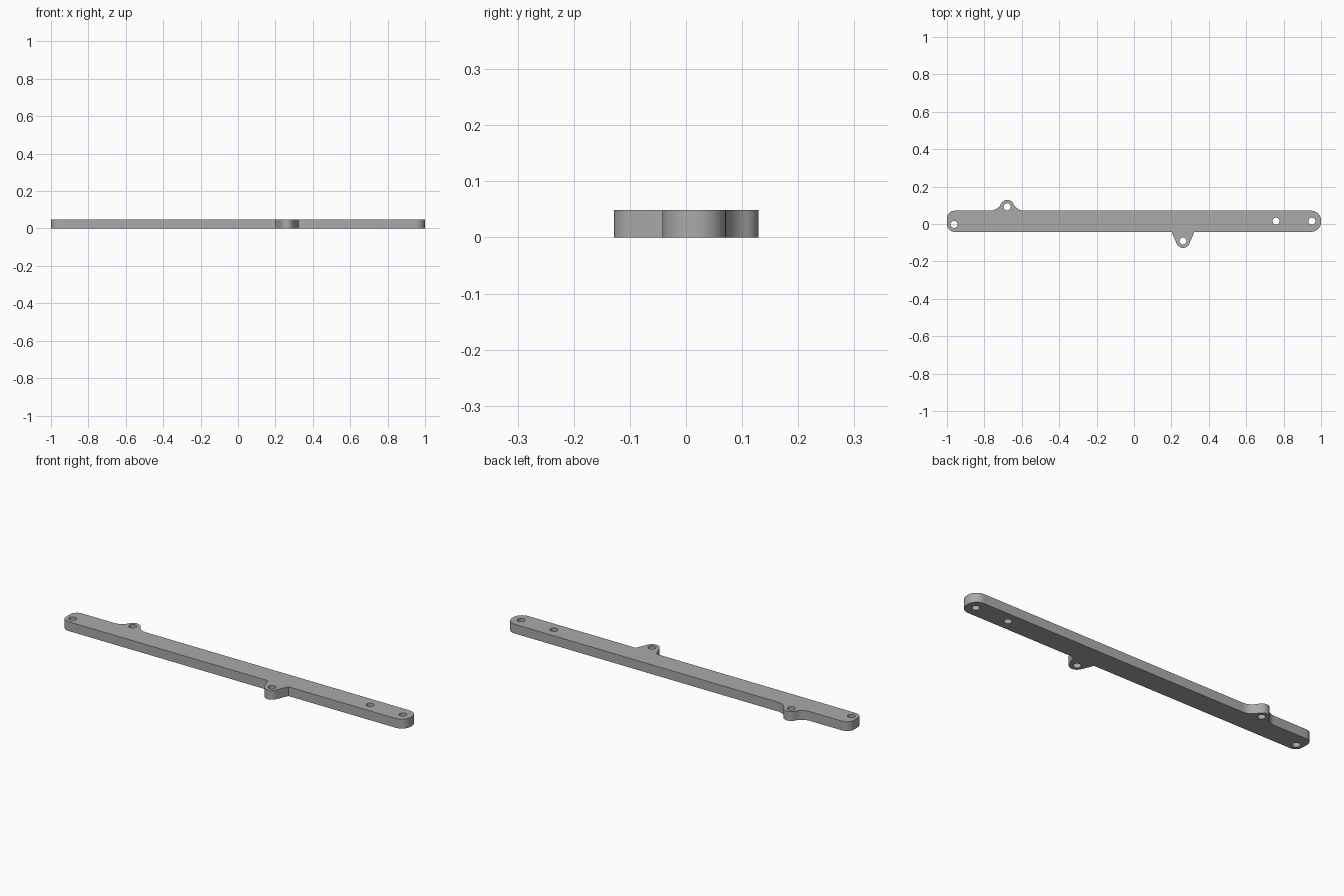
import bpy
import bmesh
from math import acos, atan2, cos, sin, hypot, pi, sqrt

default_cube = bpy.data.objects.get("Cube")
if default_cube:
    bpy.data.objects.remove(default_cube)

THICK = 0.049
FRONT, BACK = -0.042, 0.071       # long edges of the bar
HOLE_R = 0.019
REAR_LUG, FRONT_LUG = (-0.678, 0.092), (0.262, -0.091)
LUG_R = 0.037
HOLES = [(-0.962, -0.002), REAR_LUG, FRONT_LUG, (0.76, 0.015), (0.951, 0.015)]


def arc(center, radius, start, end, steps=12):
    """Points along an arc, from start angle to end angle."""
    angles = [start + (end - start) * i / steps for i in range(steps + 1)]
    return [(center[0] + radius * cos(a), center[1] + radius * sin(a)) for a in angles]


def bar_corner(x_side, y_side, radius, start):
    """Rounded corner of the bar, counter-clockwise."""
    y = BACK - radius if y_side > 0 else FRONT + radius
    return arc((x_side * (1 - radius), y), radius, start, start + pi / 2)


def straight_lug(center, half_base):
    """Front lug: straight flanks tangent to a round tip."""
    rise = FRONT - center[1]
    tangent = atan2(rise, half_base) - acos(LUG_R / hypot(half_base, rise))
    tip = arc(center, LUG_R, -pi - tangent, tangent, 24)
    return [(center[0] - half_base, FRONT)] + tip + [(center[0] + half_base, FRONT)]


def filleted_lug(center, fillet):
    """Rear lug: concave fillets flowing into a round tip."""
    dy = BACK + fillet - center[1]
    dx = sqrt((fillet + LUG_R) ** 2 - dy ** 2)
    a = atan2(dy, dx)
    right = arc((center[0] + dx, BACK + fillet), fillet, -pi / 2, a - pi)
    tip = arc(center, LUG_R, a, pi - a, 24)
    left = arc((center[0] - dx, BACK + fillet), fillet, -a, -pi / 2)
    return right + tip[1:-1] + left


outline = (bar_corner(-1, -1, 0.04, pi) + straight_lug(FRONT_LUG, 0.061)
           + bar_corner(1, -1, 0.052, -pi / 2) + bar_corner(1, 1, 0.052, 0)
           + filleted_lug(REAR_LUG, 0.066) + bar_corner(-1, 1, 0.04, pi / 2))

# Flat plate with holes, extruded to thickness
bm = bmesh.new()


def add_loop(points):
    verts = [bm.verts.new((x, y, 0)) for x, y in points]
    return [bm.edges.new((v, verts[i - 1])) for i, v in enumerate(verts)]


edges = add_loop(outline)
for hole in HOLES:
    edges += add_loop(arc(hole, HOLE_R, 0, 2 * pi, 24)[:-1])
bmesh.ops.triangle_fill(bm, use_beauty=True, use_dissolve=False, edges=edges, normal=(0, 0, 1))
result = bmesh.ops.extrude_face_region(bm, geom=bm.faces[:], use_keep_orig=True)
top = [g for g in result["geom"] if isinstance(g, bmesh.types.BMVert)]
bmesh.ops.translate(bm, verts=top, vec=(0, 0, THICK))
bmesh.ops.recalc_face_normals(bm, faces=bm.faces[:])

mesh = bpy.data.meshes.new("mounting_bar")
bm.to_mesh(mesh)
bm.free()
bar = bpy.data.objects.new("mounting_bar", mesh)
bpy.context.collection.objects.link(bar)

# Plain grey finish
grey = bpy.data.materials.new("plain_grey")
grey.use_nodes = True
colour = (0.4, 0.4, 0.4, 1)
grey.diffuse_color = colour
grey.node_tree.nodes["Principled BSDF"].inputs["Base Color"].default_value = colour
mesh.materials.append(grey)

bpy.ops.object.select_all(action='DESELECT')
bar.select_set(True)
bpy.context.view_layer.objects.active = bar
bpy.ops.object.shade_smooth_by_angle(angle=0.5)
